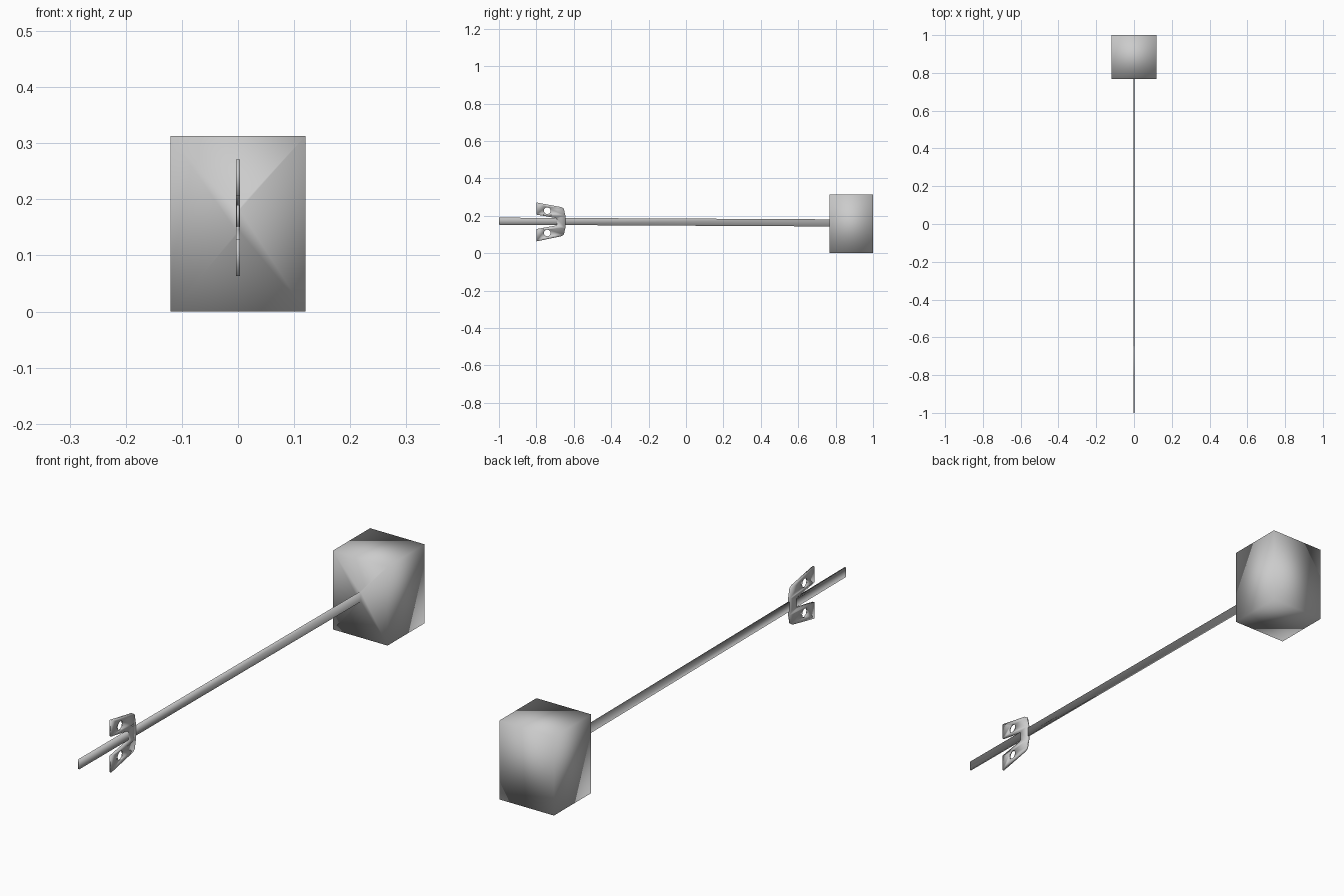
import bpy, bmesh, math
from mathutils import Matrix

if "Cube" in bpy.data.objects:
    bpy.data.objects.remove(bpy.data.objects["Cube"])

# Block weight with the flat rod drawn out of its front face
bm = bmesh.new()
bmesh.ops.create_cube(bm, size=1.0, matrix=Matrix.Translation((0, 0.8835, 0.1565))
                      @ Matrix.Diagonal((0.24, 0.233, 0.313, 1)))
front = min(bm.faces, key=lambda f: f.calc_center_median().y)


def set_section(face, y, z_low, z_high, half=0.0027):
    mid = face.calc_center_median()
    for v in face.verts:
        v.co = (math.copysign(half, v.co.x - mid.x), y, z_high if v.co.z > mid.z else z_low)


bmesh.ops.inset_individual(bm, faces=[front], thickness=0.05)
set_section(front, 0.767, 0.143, 0.181)
front = bmesh.ops.extrude_discrete_faces(bm, faces=[front])["faces"][0]
set_section(front, -1.0, 0.152, 0.190)
bmesh.ops.recalc_face_normals(bm, faces=bm.faces)
mesh = bpy.data.meshes.new("rod_and_weight")
bm.to_mesh(mesh)
bm.free()
mesh.shade_smooth()
bpy.context.collection.objects.link(bpy.data.objects.new("rod_and_weight", mesh))

# Forked slider plate with two round holes, drawn as a (y, z) outline
curve = bpy.data.curves.new("slider_plate", 'CURVE')
curve.dimensions = '2D'
curve.fill_mode = 'BOTH'
curve.extrude = 0.0033


def add_loop(points):
    spline = curve.splines.new('POLY')
    spline.points.add(len(points) - 1)
    for p, (y, z) in zip(spline.points, points):
        p.co = (y, z, 0, 1)
    spline.use_cyclic_u = True


add_loop([(-0.80, 0.271), (-0.665, 0.246), (-0.653, 0.238), (-0.645, 0.20),
          (-0.645, 0.135), (-0.653, 0.099), (-0.665, 0.091), (-0.80, 0.063),
          (-0.80, 0.129), (-0.70, 0.147), (-0.69, 0.152),
          (-0.69, 0.185), (-0.70, 0.189), (-0.80, 0.206)])
for zc in (0.227, 0.108):
    add_loop([(-0.742 + 0.018 * math.cos(i * math.tau / 12),
               zc + 0.018 * math.sin(i * math.tau / 12)) for i in range(12)])

plate = bpy.data.objects.new("slider_plate", curve)
bpy.context.collection.objects.link(plate)
plate.rotation_euler = (math.pi / 2, 0, math.pi / 2)
bpy.context.view_layer.objects.active = plate
plate.select_set(True)
bpy.ops.object.convert(target='MESH')
plate = bpy.context.object
bm = bmesh.new()
bm.from_mesh(plate.data)
bmesh.ops.remove_doubles(bm, verts=bm.verts, dist=0.0005)
bmesh.ops.recalc_face_normals(bm, faces=bm.faces)
bm.to_mesh(plate.data)
bm.free()
plate.data.shade_smooth()
